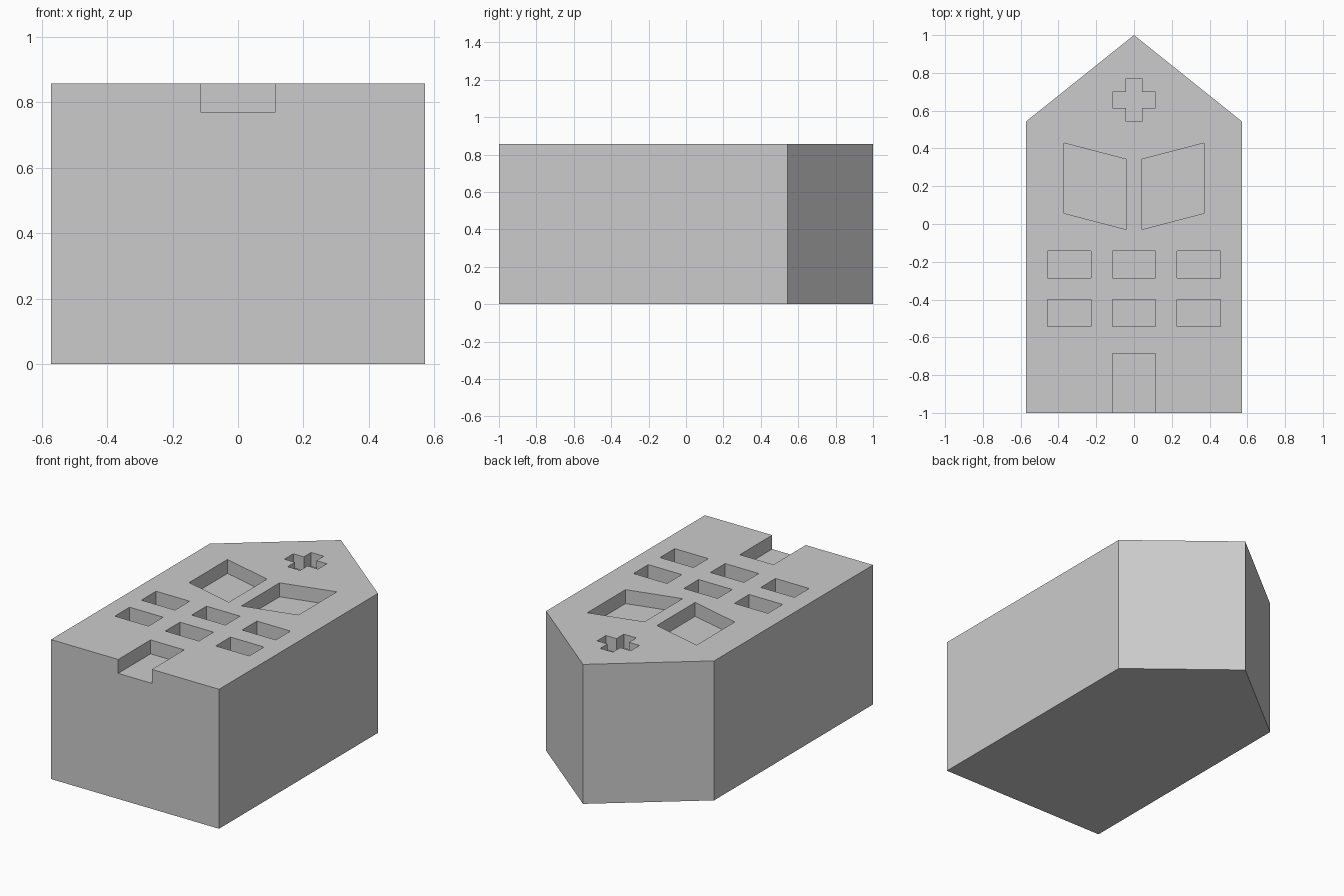
import bpy
import bmesh

if "Cube" in bpy.data.objects:
    bpy.data.objects.remove(bpy.data.objects["Cube"], do_unlink=True)

U = 1 / 35            # design unit: the block is 40 x 70 x 30 units
HEIGHT, DEPTH = 30, 3

grey = bpy.data.materials.new("plain grey")
grey.use_nodes = True
GREY = (0.6, 0.6, 0.6, 1)
grey.diffuse_color = GREY
grey.node_tree.nodes["Principled BSDF"].inputs["Base Color"].default_value = GREY


def prisms(name, outlines, z0, z1):
    """One object holding an upright prism for each outline."""
    bm = bmesh.new()
    for outline in outlines:
        base = bm.faces.new([bm.verts.new((x * U, y * U, z0 * U)) for x, y in outline])
        top = bmesh.ops.extrude_face_region(bm, geom=[base])["geom"]
        verts = [g for g in top if isinstance(g, bmesh.types.BMVert)]
        bmesh.ops.translate(bm, verts=verts, vec=(0, 0, (z1 - z0) * U))
    bmesh.ops.recalc_face_normals(bm, faces=bm.faces)
    mesh = bpy.data.meshes.new(name)
    bm.to_mesh(mesh)
    bm.free()
    mesh.materials.append(grey)
    obj = bpy.data.objects.new(name, mesh)
    bpy.context.collection.objects.link(obj)
    return obj


def rect(x0, x1, y0, y1):
    return [(x0, y0), (x1, y0), (x1, y1), (x0, y1)]


def mirrored(outline):
    return [(-x, y) for x, y in outline]


# House-shaped block lying on its back
block = prisms("chapel_block",
               [[(-20, -35), (20, -35), (20, 19), (0, 35), (-20, 19)]], 0, HEIGHT)

# Doorway, open at the front edge
recesses = [rect(-4, 4, -37, -24)]

# Two rows of three windows
for y in (-19, -10):
    for x in (-12, 0, 12):
        recesses.append(rect(x - 4, x + 4, y, y + 5))

# Open book: two slanted pages
page = [(1.5, -1), (13, 2), (13, 15), (1.5, 12)]
recesses += [page, mirrored(page)]

# Cross under the gable
arm, half, cy = 4, 1.5, 23
quarter = [(arm, -half), (arm, half), (half, half)]
cross = []
for _ in range(4):
    cross += [(x, y + cy) for x, y in quarter]
    quarter = [(-y, x) for x, y in quarter]
recesses.append(cross)

# Sink all recesses into the top face
cutter = prisms("recess_cutter", recesses, HEIGHT - DEPTH, HEIGHT + 2)
cutter.hide_render = True
cutter.hide_set(True)
cut = block.modifiers.new("recesses", "BOOLEAN")
cut.operation = "DIFFERENCE"
cut.solver = "EXACT"
cut.object = cutter
